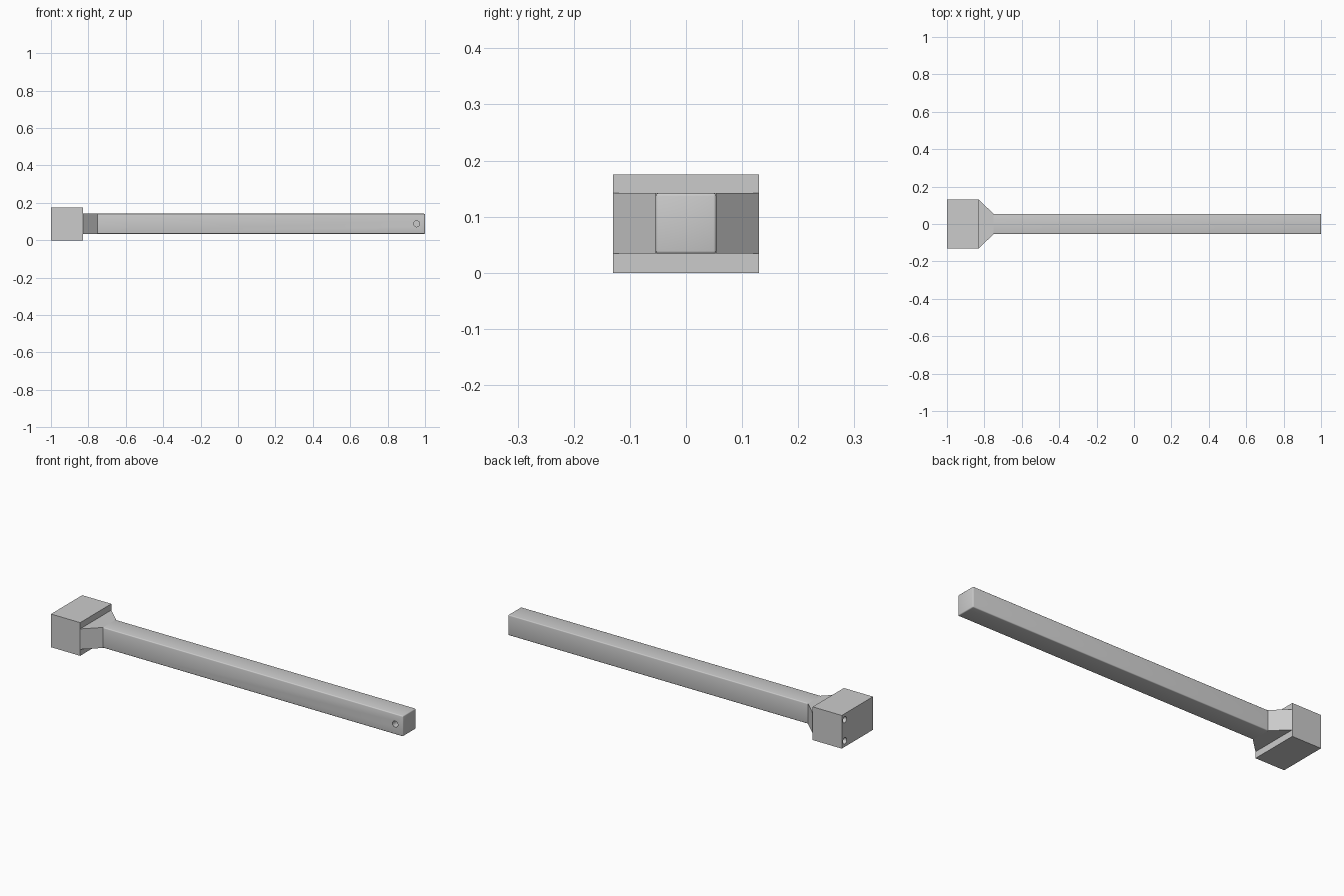
import bpy
import bmesh
from math import radians
from mathutils import Matrix

cube = bpy.data.objects.get("Cube")
if cube:
    bpy.data.objects.remove(cube, do_unlink=True)

GREY = (0.6, 0.6, 0.6, 1)
grey = bpy.data.materials.new("plain grey")
grey.use_nodes = True
grey.diffuse_color = GREY
grey.node_tree.nodes["Principled BSDF"].inputs["Base Color"].default_value = GREY

BAR_LOW, BAR_HIGH, BAR_HALF = 0.034, 0.142, 0.054
HEAD_HALF, HEAD_TOP, HEAD_END, BAR_START = 0.13, 0.175, -0.83, -0.75
HOLE_RADIUS, HOLE_DEPTH = 0.016, 0.05


def finish(name, bm):
    bmesh.ops.recalc_face_normals(bm, faces=bm.faces)
    mesh = bpy.data.meshes.new(name)
    bm.to_mesh(mesh)
    bm.free()
    mesh.materials.append(grey)
    obj = bpy.data.objects.new(name, mesh)
    bpy.context.collection.objects.link(obj)
    return obj


def prism(name, outline, low, high, soften=None):
    """Extrude an xy outline upward, optionally rounding chosen edges."""
    bm = bmesh.new()
    base = bm.faces.new([bm.verts.new((x, y, low)) for x, y in outline])
    top = bmesh.ops.extrude_face_region(bm, geom=[base])["geom"]
    bmesh.ops.translate(bm, vec=(0, 0, high - low),
                        verts=[v for v in top if isinstance(v, bmesh.types.BMVert)])
    if soften:
        edges = [e for e in bm.edges if any(v.co.x > 0 for v in e.verts)]
        bmesh.ops.bevel(bm, geom=edges, offset=soften, segments=3,
                        profile=0.5, affect='EDGES')
    return finish(name, bm)


def drill(obj, centre, axis):
    """Cut a blind round hole."""
    bm = bmesh.new()
    turn = Matrix.Rotation(radians(90), 4, 'Y' if axis == 'X' else 'X')
    bmesh.ops.create_cone(bm, cap_ends=True, segments=32, radius1=HOLE_RADIUS,
                          radius2=HOLE_RADIUS, depth=2 * HOLE_DEPTH,
                          matrix=Matrix.Translation(centre) @ turn)
    cutter = finish("hole_cutter", bm)
    cutter.hide_render = True
    mod = obj.modifiers.new("hole", 'BOOLEAN')
    mod.operation, mod.solver, mod.object = 'DIFFERENCE', 'EXACT', cutter
    bpy.context.view_layer.objects.active = obj
    bpy.ops.object.modifier_apply(modifier=mod.name)
    bpy.data.objects.remove(cutter, do_unlink=True)


# Block head with two mounting holes in its end
head = prism("head_block", [(-1, -HEAD_HALF), (HEAD_END, -HEAD_HALF),
                            (HEAD_END, HEAD_HALF), (-1, HEAD_HALF)], 0, HEAD_TOP)
for z in (0.032, 0.143):
    drill(head, (-1, 0.105, z), 'X')

# Tapered neck between head and bar
prism("tapered_neck", [(HEAD_END, -HEAD_HALF), (BAR_START, -BAR_HALF),
                       (BAR_START, BAR_HALF), (HEAD_END, HEAD_HALF)],
      BAR_LOW, BAR_HIGH)

# Long bar with rounded edges and a pin hole near the free end
bar = prism("long_bar", [(BAR_START, -BAR_HALF), (1, -BAR_HALF),
                         (1, BAR_HALF), (BAR_START, BAR_HALF)],
            BAR_LOW, BAR_HIGH, soften=0.005)
drill(bar, (0.955, -BAR_HALF, 0.088), 'Y')

# Smooth the rounded edges and hole walls, keeping corners crisp
bpy.ops.object.select_all(action='DESELECT')
for obj in (head, bar):
    obj.select_set(True)
bpy.context.view_layer.objects.active = bar
bpy.ops.object.shade_smooth_by_angle(angle=radians(35))
